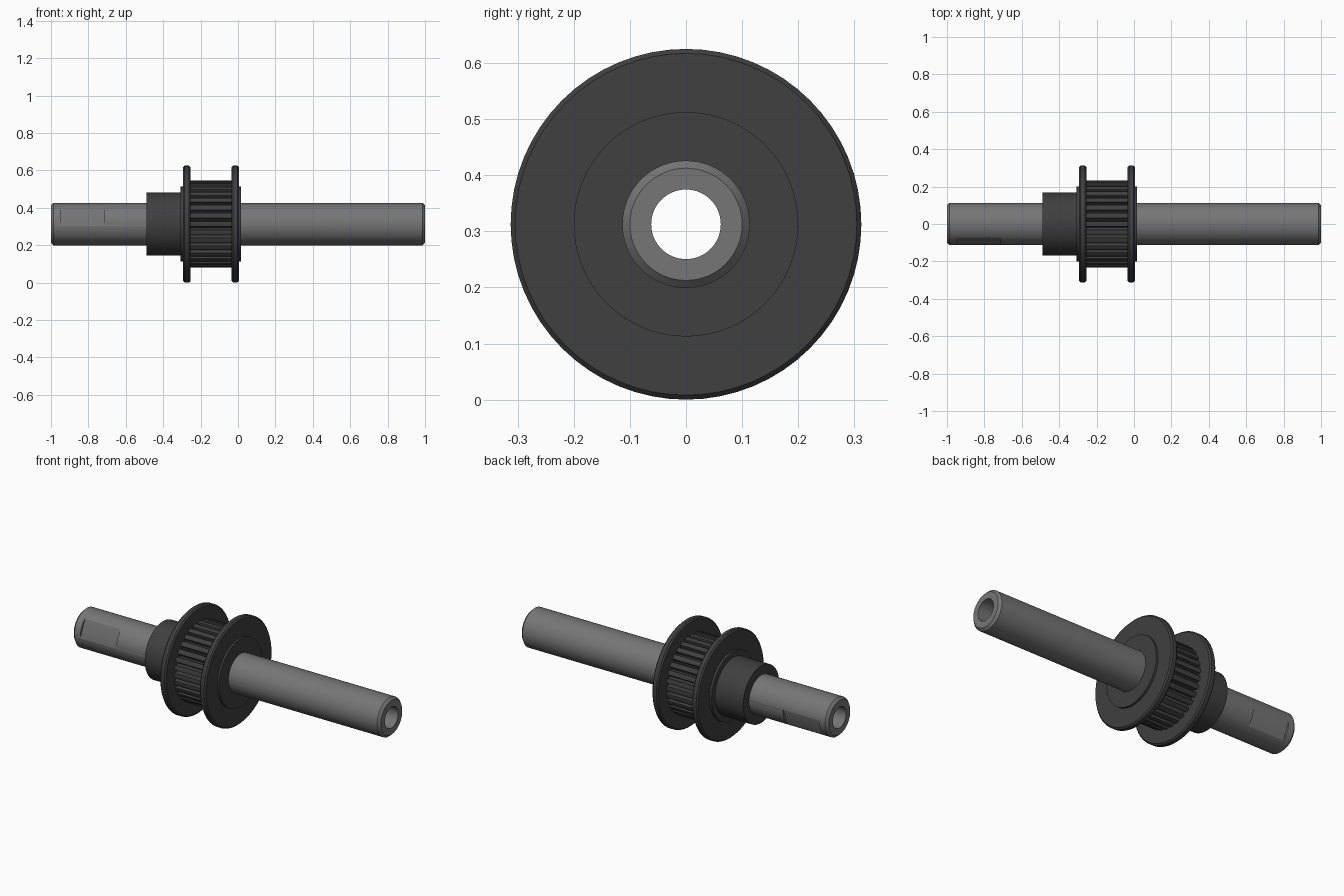
import bpy, bmesh
from math import sin, cos, pi, radians
from mathutils import Matrix, Vector

AXIS_Z = 0.3125      # height of the shaft centre line
SHAFT_R = 0.1135
BORE_R = 0.062

cube = bpy.data.objects.get("Cube")
if cube:
    bpy.data.objects.remove(cube, do_unlink=True)


def material(name, value):
    mat = bpy.data.materials.new(name)
    mat.use_nodes = True
    colour = (value, value, value, 1)
    mat.diffuse_color = colour
    mat.node_tree.nodes["Principled BSDF"].inputs["Base Color"].default_value = colour
    return mat


steel = material("grey steel", 0.18)
black = material("dark anodised metal", 0.05)


def finish(name, bm, mat):
    bmesh.ops.recalc_face_normals(bm, faces=bm.faces)
    mesh = bpy.data.meshes.new(name)
    bm.to_mesh(mesh)
    bm.free()
    obj = bpy.data.objects.new(name, mesh)
    bpy.context.collection.objects.link(obj)
    obj.location.z = AXIS_Z
    if mat:
        mesh.materials.append(mat)
    return obj


def sweep_loops(name, loops, mat):
    """Skin a closed series of equal-length loops into a ring."""
    bm = bmesh.new()
    rows = [[bm.verts.new(p) for p in loop] for loop in loops]
    for i, a in enumerate(rows):
        b = rows[(i + 1) % len(rows)]
        for j in range(len(a)):
            k = (j + 1) % len(a)
            bm.faces.new((a[j], a[k], b[k], b[j]))
    return finish(name, bm, mat)


def lathe(name, profile, mat, steps=64):
    """Turn a closed (x, radius) profile around the shaft axis."""
    angles = [2 * pi * i / steps for i in range(steps)]
    return sweep_loops(name, [[(x, r * cos(a), r * sin(a)) for a in angles]
                              for x, r in profile], mat)


def ring(name, x0, x1, radius, inner=SHAFT_R - 0.003, bevel=0.0):
    profile = [(x0, inner), (x0, radius - bevel), (x0 + bevel, radius),
               (x1 - bevel, radius), (x1, radius - bevel), (x1, inner)]
    if not bevel:
        profile = [(x0, inner), (x0, radius), (x1, radius), (x1, inner)]
    return lathe(name, profile, black)


def cut(obj, cutter):
    cutter.hide_render = True
    mod = obj.modifiers.new("cut", "BOOLEAN")
    mod.operation = "DIFFERENCE"
    mod.solver = "EXACT"
    mod.object = cutter
    bpy.context.view_layer.objects.active = obj
    bpy.ops.object.modifier_apply(modifier=mod.name)
    bpy.data.objects.remove(cutter, do_unlink=True)


# Hollow shaft with chamfered ends
shaft = lathe("shaft", [(-1, BORE_R), (-1, 0.1), (-0.986, SHAFT_R),
                        (0.986, SHAFT_R), (1, 0.1), (1, BORE_R)], steel)

# Two opposite wrench flats near one end
for angle in (radians(157), radians(-23)):
    bm = bmesh.new()
    bmesh.ops.create_cube(bm, size=1)
    place = (Matrix.Rotation(angle, 4, "X")
             @ Matrix.Translation((-0.83, 0.15, 0))
             @ Matrix.Diagonal((0.235, 0.1, 0.3, 1)))
    bm.transform(place)
    cut(shaft, finish("flat_cutter", bm, None))

# Clamping collar with two radial screw holes, on top and low at the front
collar = ring("collar", -0.49, -0.305, 0.168)
for angle in (radians(90), radians(210)):
    bm = bmesh.new()
    bmesh.ops.create_cone(bm, cap_ends=True, segments=32, radius1=0.05,
                          radius2=0.05, depth=0.2)
    direction = Vector((0, cos(angle), sin(angle)))
    bm.transform(Matrix.Translation(direction * 0.18 + Vector((-0.405, 0, 0)))
                 @ direction.to_track_quat("Z", "X").to_matrix().to_4x4())
    cut(collar, finish("screw_hole_cutter", bm, None))

# Flanges and the raised rims outside them
rim_right = ring("rim_right", -0.307, -0.29, 0.2)
flange_right = ring("flange_right", -0.293, -0.254, 0.3125, bevel=0.008)
flange_left = ring("flange_left", -0.034, 0.005, 0.3125, bevel=0.008)
rim_left = ring("rim_left", 0, 0.017, 0.2)

# Toothed belt drum
TEETH = 32
outline = []
for t in range(TEETH):
    for offset, r in ((-0.3, 0.231), (0.0, 0.233), (0.3, 0.231),
                      (0.36, 0.21), (0.5, 0.203), (0.64, 0.21)):
        a = 2 * pi * (t + offset) / TEETH + pi / 2
        outline.append((r * cos(a), r * sin(a)))
inner = [(y * 0.11 / (y * y + z * z) ** 0.5, z * 0.11 / (y * y + z * z) ** 0.5)
         for y, z in outline]
X0, X1 = -0.258, -0.03
drum = sweep_loops("toothed_drum",
                   [[(x, y, z) for y, z in loop] for x, loop in
                    ((X0, inner), (X0, outline), (X1, outline), (X1, inner))],
                   black)

# Smooth round surfaces, sharp machined edges
bpy.ops.object.select_all(action="DESELECT")
for obj in (shaft, collar, rim_right, flange_right, flange_left, rim_left, drum):
    obj.select_set(True)
bpy.context.view_layer.objects.active = shaft
bpy.ops.object.shade_smooth_by_angle(angle=radians(30))
